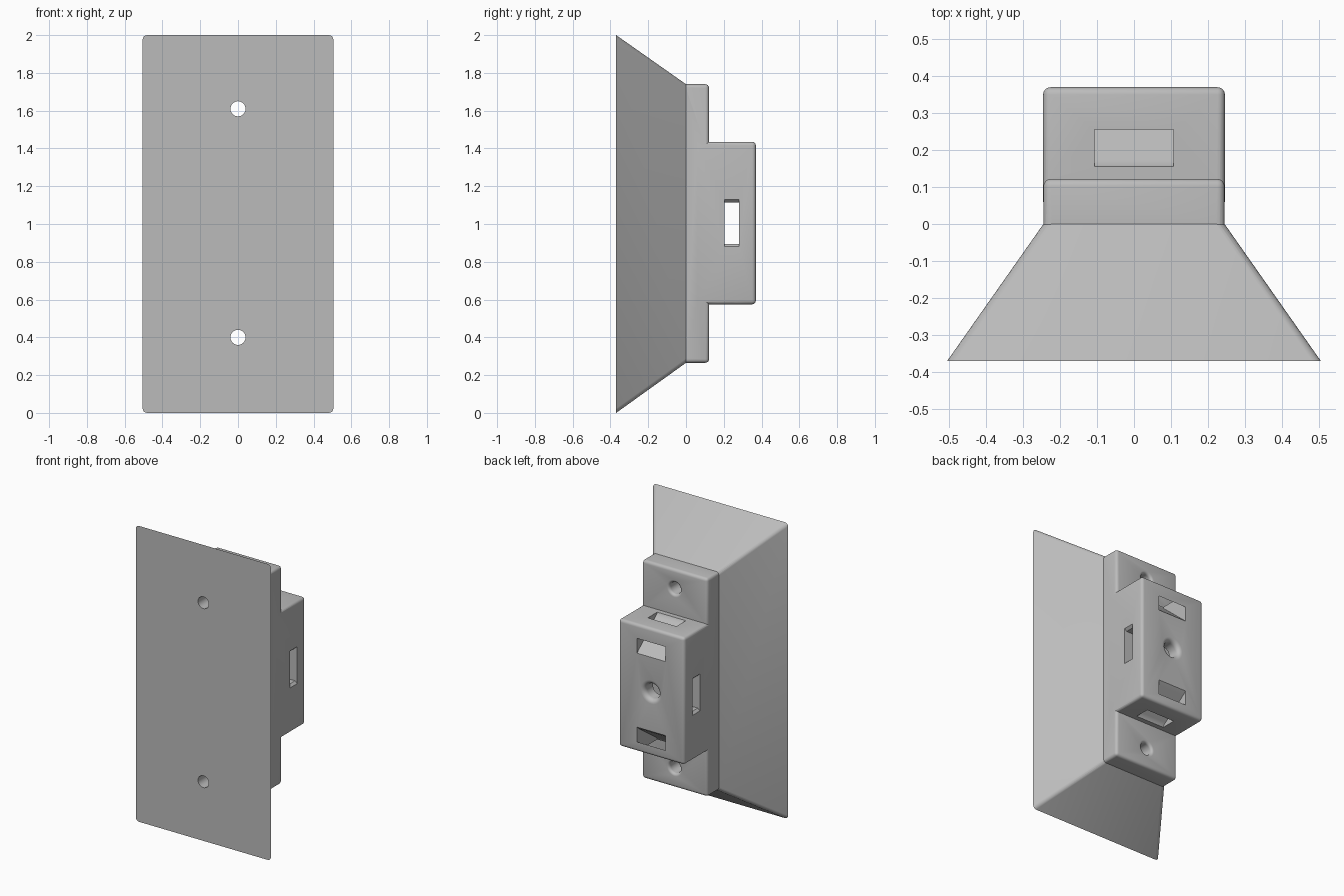
import bpy, bmesh, math
from mathutils import Matrix, Vector

if "Cube" in bpy.data.objects:
    bpy.data.objects.remove(bpy.data.objects["Cube"])

MID = 1.005        # height of the block's centre
BACK = 0.37

grey = bpy.data.materials.new("plain grey")
grey.use_nodes = True
grey.diffuse_color = (0.5, 0.5, 0.5, 1)
grey.node_tree.nodes["Principled BSDF"].inputs["Base Color"].default_value = (0.5, 0.5, 0.5, 1)


def finish(name, bm):
    bmesh.ops.recalc_face_normals(bm, faces=bm.faces)
    mesh = bpy.data.meshes.new(name)
    bm.to_mesh(mesh)
    bm.free()
    mesh.materials.append(grey)
    obj = bpy.data.objects.new(name, mesh)
    bpy.context.collection.objects.link(obj)
    return obj


def loft(name, front, back, radius, round_rim):
    """Solid between two rectangles (y, half width, bottom, top), sharp at the front."""
    bm = bmesh.new()
    rings = [[bm.verts.new((sx * w, y, z)) for sx, z in ((-1, lo), (1, lo), (1, hi), (-1, hi))]
             for y, w, lo, hi in (front, back)]
    for ring in rings:
        bm.faces.new(ring)
    for i in range(4):
        j = (i + 1) % 4
        bm.faces.new((rings[0][i], rings[0][j], rings[1][j], rings[1][i]))
    soft = []
    for e in bm.edges:
        in_back = [v in rings[1] for v in e.verts]
        if in_back[0] != in_back[1] or (round_rim and all(in_back)):
            soft.append(e)
    bmesh.ops.bevel(bm, geom=soft, offset=radius, segments=4, profile=0.5, affect='EDGES')
    return finish(name, bm)


def prism(name, points, direction):
    """Extrude a closed outline along a vector."""
    bm = bmesh.new()
    face = bm.faces.new([bm.verts.new(p) for p in points])
    new = bmesh.ops.extrude_face_region(bm, geom=[face])["geom"]
    bmesh.ops.translate(bm, vec=direction, verts=[v for v in new if isinstance(v, bmesh.types.BMVert)])
    return finish(name, bm)


def drill(name, z, r, start, mouth, flare):
    """Round cutter along y whose mouth opens in a quarter-round lip."""
    profile = [(0, start), (r, start)]
    for i in range(6):
        a = math.pi / 2 * i / 5
        profile.append((r + flare * (1 - math.cos(a)), mouth - flare * (1 - math.sin(a))))
    profile += [(r + flare, mouth + 0.05), (0, mouth + 0.05)]
    bm = bmesh.new()
    verts = [bm.verts.new((x, y, z)) for x, y in profile]
    edges = [bm.edges.new(pair) for pair in zip(verts, verts[1:])]
    bmesh.ops.spin(bm, geom=verts + edges, cent=(0, 0, z), axis=(0, 1, 0),
                   angle=math.tau, steps=32, use_merge=True)
    bmesh.ops.remove_doubles(bm, verts=bm.verts, dist=1e-5)
    return finish(name, bm)


# Tapered cover, mounting flange and raised block
body = loft("mounting_body", (-0.37, 0.505, 0, 2), (0, 0.245, 0.265, 1.74), 0.02, False)
flange = loft("flange", (-0.03, 0.245, 0.265, 1.74), (0.122, 0.245, 0.265, 1.74), 0.02, True)
block = loft("raised_block", (0.06, 0.246, 0.575, 1.435), (BACK, 0.246, 0.575, 1.435), 0.02, True)

# Screw holes and blind centre hole
cutters = [drill("screw_hole", z, 0.04, -0.45, 0.122, 0.018) for z in (0.4, 1.61)]
cutters.append(drill("centre_hole", MID, 0.05, 0.19, BACK, 0.03))

# Slot running from side to side, flared at both ends
half, lip = 0.11, 0.015
outline = [(-0.3, half + lip), (-0.246, half + lip), (-0.23, half),
           (0.23, half), (0.246, half + lip), (0.3, half + lip)]
outline += [(x, -z) for x, z in reversed(outline)]
cutters.append(prism("side_slot", [(x, 0.203, MID + z) for x, z in outline], Vector((0, 0.078, 0))))

# Slanted strap channels joining the ends of the block to its back
for end, side, inner, outer in ((1.435, 1, 1.24, 1.34), (0.575, -1, 0.74, 0.64)):
    path = [(0.155, end + side * 0.05), (0.155, end), (0.16, end - side * 0.012),
            (0.175, end - side * 0.025), (0.35, inner + side * 0.018), (BACK, inner),
            (BACK + 0.05, inner), (BACK + 0.05, outer), (BACK, outer),
            (0.255, end), (0.255, end + side * 0.05)]
    cutters.append(prism("strap_channel", [(-0.107, y, z) for y, z in path], Vector((0.214, 0, 0))))

# Join the solids, then cut every opening
for tool in [flange, block] + cutters:
    mod = body.modifiers.new(tool.name, 'BOOLEAN')
    mod.operation = 'DIFFERENCE' if tool in cutters else 'UNION'
    mod.solver = 'EXACT'
    mod.object = tool
bpy.context.view_layer.update()
result = bpy.data.meshes.new_from_object(body.evaluated_get(bpy.context.evaluated_depsgraph_get()))
body.modifiers.clear()
body.data = result
result.materials.clear()
result.materials.append(grey)
for tool in [flange, block] + cutters:
    bpy.data.objects.remove(tool)

bpy.ops.object.select_all(action='DESELECT')
body.select_set(True)
bpy.context.view_layer.objects.active = body
bpy.ops.object.shade_smooth_by_angle(angle=math.radians(30))
